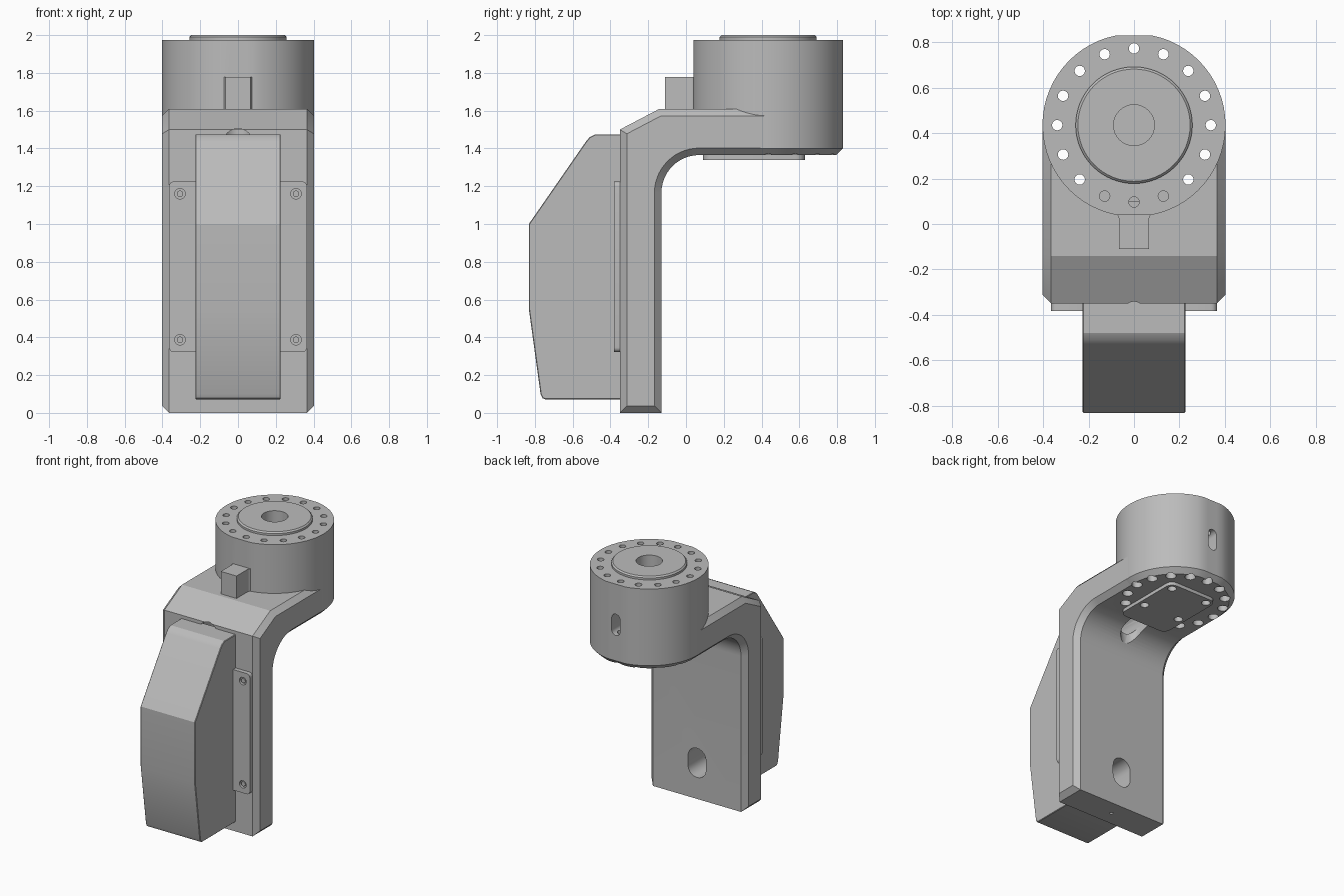
import bpy, bmesh
from math import sin, cos, pi, radians

if "Cube" in bpy.data.objects:
    bpy.data.objects.remove(bpy.data.objects["Cube"])

grey = bpy.data.materials.new("machined_grey")
grey.use_nodes = True
grey.diffuse_color = (0.5, 0.5, 0.5, 1)
grey.node_tree.nodes["Principled BSDF"].inputs["Base Color"].default_value = (0.5, 0.5, 0.5, 1)


# Outline helpers, all returning lists of 2D points
def arc(u, v, r, a0, a1, n=10):
    step = radians(a1 - a0) / n
    return [(u + r * cos(radians(a0) + step * i), v + r * sin(radians(a0) + step * i))
            for i in range(n + 1)]


def circle(u, v, r, n=24):
    return arc(u, v, r, 0, 360, n)[:-1]


def slot(u, v, r, half):
    return arc(u, v + half, r, 0, 180) + arc(u, v - half, r, 180, 360)


def round_rect(u0, u1, v0, v1, r):
    return (arc(u1 - r, v1 - r, r, 0, 90, 5) + arc(u0 + r, v1 - r, r, 90, 180, 5)
            + arc(u0 + r, v0 + r, r, 180, 270, 5) + arc(u1 - r, v0 + r, r, 270, 360, 5))


def prism(name, outline, axis, lo, hi, bevel=0, ends=(0, 1)):
    """Extrude an outline along an axis, with optional chamfers on its end caps."""
    place = {"x": lambda u, v, w: (w, u, v),
             "y": lambda u, v, w: (u, w, v),
             "z": lambda u, v, w: (u, v, w)}[axis]
    bm = bmesh.new()
    rings = [[bm.verts.new(place(u, v, w)) for u, v in outline] for w in (lo, hi)]
    caps = [bm.faces.new(ring) for ring in rings]
    n = len(outline)
    for i in range(n):
        j = (i + 1) % n
        bm.faces.new((rings[0][i], rings[0][j], rings[1][j], rings[1][i]))
    bmesh.ops.recalc_face_normals(bm, faces=bm.faces)
    if bevel:
        edges = [e for k in ends for e in caps[k].edges]
        bmesh.ops.bevel(bm, geom=edges, offset=bevel, segments=1, affect="EDGES")
    mesh = bpy.data.meshes.new(name)
    bm.to_mesh(mesh)
    bm.free()
    mesh.materials.append(grey)
    obj = bpy.data.objects.new(name, mesh)
    bpy.context.collection.objects.link(obj)
    return obj


def cut(targets, outline, axis, lo, hi):
    """Subtract a prism from each target and discard the cutter."""
    cutter = prism("cutter", outline, axis, lo, hi)
    for obj in targets:
        mod = obj.modifiers.new("cut", "BOOLEAN")
        mod.operation = "DIFFERENCE"
        mod.solver = "EXACT"
        mod.object = cutter
        bpy.context.view_layer.update()
        mesh = bpy.data.meshes.new_from_object(
            obj.evaluated_get(bpy.context.evaluated_depsgraph_get()))
        obj.modifiers.remove(mod)
        obj.data = mesh
    bpy.data.objects.remove(cutter)


AXIS_Y = 0.435      # centre of the round housing
BASE = 1.365        # underside of arm and housing

# L-shaped bracket with chamfered sides
profile = [(-0.35, 0), (-0.35, 1.5), (-0.14, 1.61), (0.47, 1.61), (0.47, BASE)]
profile += arc(0.07, 1.165, 0.2, 90, 180, 14) + [(-0.13, 0)]
bracket = prism("bracket", profile, "x", -0.402, 0.402, 0.037)

# Round housing with flattened front and back
ring = [(x, min(max(y, AXIS_Y - 0.395), AXIS_Y + 0.395))
        for x, y in circle(0, AXIS_Y, 0.403, 64)]
housing = prism("housing", ring, "z", BASE, 1.975, 0.036, ends=(0,))

# Bolt circle, counterbored from below
for i in range(16):
    a = 2 * pi * i / 16
    x, y = 0.338 * cos(a), AXIS_Y + 0.338 * sin(a)
    cut([housing, bracket], circle(x, y, 0.023, 16), "z", 1.2, 2.1)
    cut([housing, bracket], circle(x, y, 0.036, 16), "z", 1.3, 1.43)

# Cable passages and openings
cut([bracket, housing], slot(0, 0.025, 0.075, 0.05), "z", 1.0, 1.5)
cut([bracket], circle(0, 1.425, 0.08), "y", -0.45, 0.03)
cut([bracket], slot(0, 0.27, 0.075, 0.035), "y", -0.4, 0)
cut([bracket], circle(0, -0.24, 0.012, 12), "z", -0.1, 0.1)
cut([housing], slot(0, 1.67, 0.035, 0.045), "y", 0.72, 0.9)

# Output flange on top with a central bore
flange = prism("output_flange", circle(0, AXIS_Y, 0.257, 64), "z", 1.95, 2.0, 0.01, ends=(1,))
for part, top in ((flange, 2.1), (housing, 2.1)):
    cut([part], circle(0, AXIS_Y, 0.09, 32), "z", 1.85, top)

# Locating tab with filleted roots
half_tab = arc(0.105, 0.015, 0.04, 180, 90, 6)
tab = [(0.065, -0.11)] + half_tab + [(0.105, 0.1)]
tab += [(-x, y) for x, y in reversed(tab)]
prism("locating_tab", tab, "z", 1.58, 1.778)

# Plate under the housing with four sunk screws
plate = prism("under_plate", round_rect(-0.2, 0.2, 0.09, 0.63, 0.05), "z", 1.34, BASE + 0.005)
for sx in (-1, 1):
    for sy in (-1, 1):
        x, y = 0.15 * sx, AXIS_Y + 0.145 * sy
        cut([plate], circle(x, y, 0.03), "z", 1.3, 1.4)
        cut([housing, bracket], circle(x, y, 0.03), "z", 1.3, 1.39)

# Faceted front cover
cover = [(-0.33, 0.072), (-0.745, 0.072), (-0.76, 0.078), (-0.77, 0.1), (-0.832, 0.55),
         (-0.832, 1.0), (-0.53, 1.436), (-0.51, 1.46), (-0.48, 1.475), (-0.33, 1.475)]
prism("front_cover", cover, "x", -0.226, 0.226, 0.004)

# Side mounting strips with screws
for side, s in (("left", 1), ("right", -1)):
    u = sorted((0.2 * s, 0.365 * s))
    strip = prism(side + "_strip", round_rect(u[0], u[1], 0.322, 1.225, 0.025),
                  "y", -0.382, -0.345)
    for level, z in (("lower", 0.387), ("upper", 1.16)):
        cut([strip], circle(0.307 * s, z, 0.028), "y", -0.4, -0.362)
        prism(f"{side}_{level}_screw", circle(0.307 * s, z, 0.017, 16), "y", -0.376, -0.36)

# Smooth round surfaces, keep edges crisp
bpy.ops.object.select_all(action="DESELECT")
for obj in bpy.context.collection.objects:
    if obj.type == "MESH" and grey.name in obj.data.materials:
        obj.select_set(True)
        bpy.context.view_layer.objects.active = obj
bpy.ops.object.shade_smooth_by_angle(angle=radians(25))
